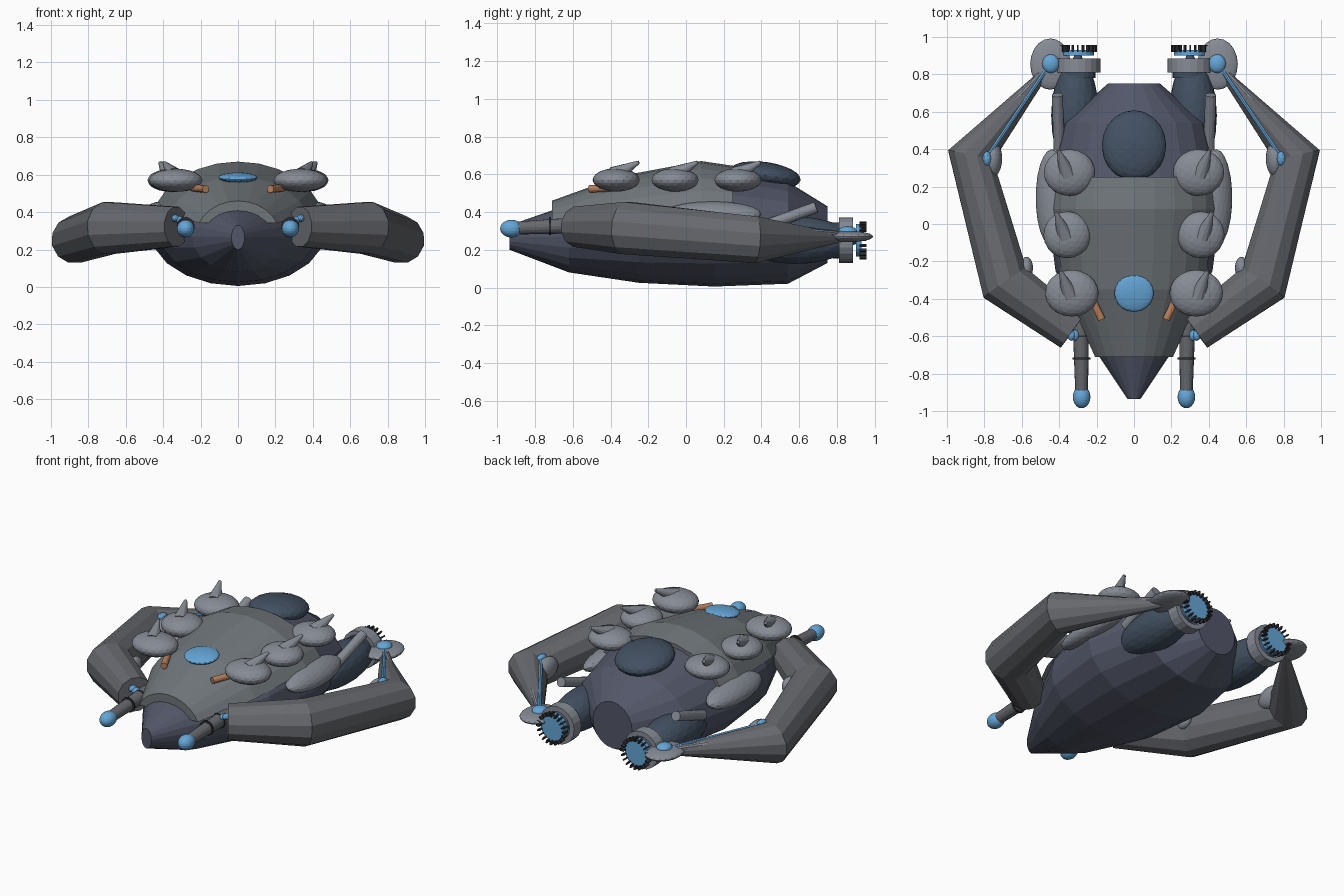
import bpy, bmesh
from math import sin, cos, pi, radians
from mathutils import Vector, Matrix

if "Cube" in bpy.data.objects:
    bpy.data.objects.remove(bpy.data.objects["Cube"])


def material(name, rgb):
    m = bpy.data.materials.new(name)
    m.diffuse_color = (*rgb, 1)
    m.use_nodes = True
    m.node_tree.nodes["Principled BSDF"].inputs["Base Color"].default_value = m.diffuse_color
    return m


HULL = material("dark_hull", (0.085, 0.095, 0.14))
SHELL = material("shell_grey", (0.16, 0.18, 0.195))
ARM = material("arm_grey", (0.135, 0.14, 0.155))
LIGHT = material("light_grey", (0.24, 0.26, 0.30))
BLUE = material("blue", (0.13, 0.38, 0.68))
NAVY = material("navy", (0.055, 0.08, 0.12))
BLACK = material("black", (0.03, 0.03, 0.035))
COPPER = material("copper", (0.48, 0.22, 0.11))


def finish(name, bm, mat):
    bmesh.ops.recalc_face_normals(bm, faces=bm.faces)
    me = bpy.data.meshes.new(name)
    bm.to_mesh(me)
    bm.free()
    me.materials.append(mat)
    ob = bpy.data.objects.new(name, me)
    bpy.context.collection.objects.link(ob)
    return ob


def loft(name, rings, mat, around=True, along=False):
    """Skin a list of point rings; cap the ends unless the skin loops."""
    bm = bmesh.new()
    rows = [[bm.verts.new(p) for p in r] for r in rings]
    n = len(rows[0])
    for i in range(len(rows) if along else len(rows) - 1):
        a, b = rows[i], rows[(i + 1) % len(rows)]
        for j in range(n if around else n - 1):
            k = (j + 1) % n
            bm.faces.new((a[j], a[k], b[k], b[j]))
    if not along:
        bm.faces.new(rows[0])
        bm.faces.new(rows[-1])
    return finish(name, bm, mat)


def blob(name, loc, size, mat, rot=(0, 0, 0), sub=3):
    bm = bmesh.new()
    bmesh.ops.create_icosphere(bm, subdivisions=sub, radius=1)
    ob = finish(name, bm, mat)
    ob.location, ob.scale, ob.rotation_euler = loc, size, rot
    return ob


def rod(name, a, b, r1, r2, mat, n=12):
    a, b = Vector(a), Vector(b)
    d = b - a
    bm = bmesh.new()
    bmesh.ops.create_cone(bm, cap_ends=True, segments=n, radius1=r1, radius2=r2, depth=d.length)
    m = Matrix.Translation((a + b) / 2) @ d.to_track_quat('Z', 'Y').to_matrix().to_4x4()
    bmesh.ops.transform(bm, matrix=m, verts=bm.verts)
    return finish(name, bm, mat)


def section(y, w, mid, top, bottom, a0=0, a1=360, n=20):
    """Egg-like hull section with separate upper and lower heights."""
    full = a1 - a0 == 360
    pts = []
    for i in range(n):
        t = radians(a0 + (a1 - a0) * i / (n if full else n - 1))
        h = (top - mid) if sin(t) > 0 else (mid - bottom)
        pts.append((w * cos(t), y, mid + h * sin(t)))
    return pts


# Hull: y, half width, waist height, top, bottom
hull = [(-.935, .035, .265, .33, .20), (-.62, .245, .27, .44, .08), (-.25, .42, .29, .59, .025),
        (.15, .47, .30, .645, .005), (.54, .38, .30, .56, .02), (.75, .14, .28, .43, .13)]
loft("hull", [section(*h) for h in hull], HULL)

# Upper shell plate over the front of the hull
shell = [(-.71, .225, .27, .46, 0), (-.35, .40, .28, .59, 0), (.08, .475, .30, .67, 0), (.25, .465, .30, .645, 0)]
loft("upper_shell", [section(*h, 22, 158, 11) for h in shell], SHELL, around=False)

# Rear dome and front visor
blob("rear_dome", (0, .42, .595), (.172, .19, .07), NAVY, (radians(-8), 0, 0))
blob("visor", (0, -.37, .585), (.105, .10, .025), BLUE, (radians(6), 0, 0))


def arm_ring(c, direction, r, n=12):
    d = direction.normalized()
    side = d.cross(Vector((0, 0, 1))).normalized()
    up = side.cross(d)
    return [c + side * r * cos(2 * pi * (i + .5) / n) + up * r * sin(2 * pi * (i + .5) / n) for i in range(n)]


def wheel_ring(c, y, r, n=20):
    return [(c[0] + r * cos(2 * pi * i / n), y, c[1] + r * sin(2 * pi * i / n)) for i in range(n)]


for s, side in ((-1, "left"), (1, "right")):
    # Flank bulge
    blob(side + "_flank_bulge", (s * .44, .14, .39), (.09, .26, .06), LIGHT, (0, s * radians(25), 0))

    # Top pods with leaning spikes
    for i, (x, y, rx) in enumerate([(.345, .275, .137), (.357, -.058, .127), (.333, -.37, .143)]):
        blob(f"{side}_pod_{i}", (s * x, y, .57), (rx, .125, .062), LIGHT)
        rod(f"{side}_spike_{i}", (s * (x + .01), y - .01, .595), (s * (x + .06), y + .12, .664), .047, .009, LIGHT)

    # Copper nozzles
    rod(side + "_nozzle", (s * .24, -.37, .53), (s * .173, -.51, .523), .02, .02, COPPER)

    # Front feelers
    rod(side + "_feeler", (s * .285, -.45, .335), (s * .28, -.90, .315), .046, .034, ARM, 16)
    blob(side + "_feeler_tip", (s * .28, -.925, .312), (.047, .06, .047), BLUE)
    for y in (-.60, -.72):
        rod(f"{side}_feeler_band_{y}", (s * .28, y - .005, .325), (s * .28, y + .005, .325), .048, .048, BLACK, 16)
    for x, z in ((.335, .367), (.315, .36)):
        blob(f"{side}_feeler_bead_{x}", (s * x, -.595, z), (.022, .03, .02), BLUE, sub=2)

    # Jointed arm
    path = [Vector((s * x, y, z)) for x, y, z in
            [(.33, -.575, .322), (.69, -.315, .315), (.873, .365, .253), (.46, .83, .262)]]
    radii = (.11, .143, .128, .02)
    rings = []
    for i, p in enumerate(path):
        d = Vector()
        if i:
            d += (p - path[i - 1]).normalized()
        if i < 3:
            d += (path[i + 1] - p).normalized()
        rings.append(arm_ring(p, d, radii[i]))
    loft(side + "_arm", rings, ARM)

    # Arm joint bumps and piston
    blob(side + "_elbow_bump", (s * .755, .35, .29), (.05, .10, .07), LIGHT)
    blob(side + "_shoulder_bump", (s * .575, -.235, .32), (.035, .06, .05), LIGHT)
    blob(side + "_elbow_joint", (s * .787, .35, .35), (.024, .04, .024), BLUE, sub=2)
    rod(side + "_piston_rod", (s * .785, .36, .345), (s * .46, .84, .285), .012, .012, BLUE, 8)
    rod(side + "_piston_sleeve", (s * .67, .62, .30), (s * .50, .80, .282), .018, .018, LIGHT, 10)

    # Wrist disc
    blob(side + "_wrist_disc", (s * .447, .855, .27), (.108, .137, .03), LIGHT)
    blob(side + "_wrist_cap", (s * .445, .857, .297), (.046, .05, .028), BLUE)

    # Rear thruster
    c = (s * .30, .25)
    blob(side + "_nacelle", (s * .315, .58, .25), (.128, .31, .125), NAVY)
    loft(side + "_thruster_collar", [wheel_ring(c, y, r) for y, r in
         ((.81, .12), (.885, .12), (.885, .088), (.81, .088))], LIGHT, along=True)
    rod(side + "_thruster_core", (c[0], .78, c[1]), (c[0], .84, c[1]), .095, .095, NAVY, 20)
    rod(side + "_thruster_shaft", (c[0], .83, c[1]), (c[0], .91, c[1]), .05, .015, NAVY)
    rod(side + "_thruster_disc", (c[0], .90, c[1]), (c[0], .93, c[1]), .087, .087, BLUE, 24)
    teeth = bmesh.new()
    for i in range(20):
        m = Matrix.Translation((c[0], .938, c[1])) @ Matrix.Rotation(2 * pi * i / 20, 4, 'Y')
        m = m @ Matrix.Translation((.09, 0, 0)) @ Matrix.Diagonal((.022, .036, .009, 1))
        bmesh.ops.create_cube(teeth, size=1, matrix=m)
    finish(side + "_thruster_teeth", teeth, BLACK)

    # Rear exhaust pipe
    rod(side + "_exhaust_pipe", (s * .40, .40, .32), (s * .41, .69, .425), .03, .03, LIGHT, 14)
